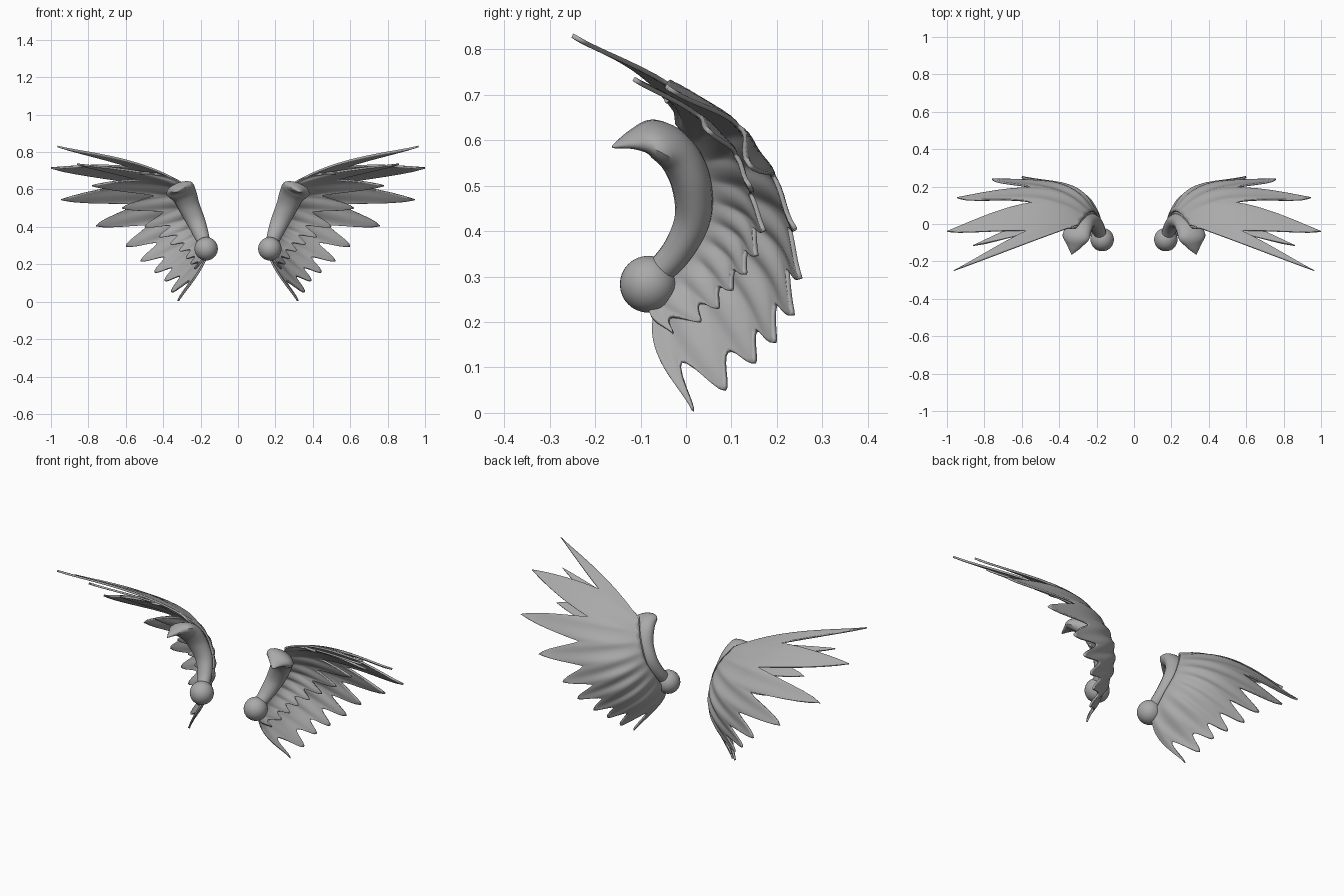
import bpy, bmesh, math
from mathutils import Vector

cube = bpy.data.objects.get("Cube")
if cube:
    bpy.data.objects.remove(cube, do_unlink=True)

grey = bpy.data.materials.new("stone_grey")
grey.use_nodes = True
GREY = (0.4, 0.4, 0.4, 1)
grey.diffuse_color = GREY
grey.node_tree.nodes["Principled BSDF"].inputs["Base Color"].default_value = GREY


def spline(points, t):
    """Smooth curve through points (tuples of any length), t from 0 to 1."""
    n = len(points) - 1
    i = min(int(t * n), n - 1)
    f = t * n - i
    a, b, c, d = (points[max(0, min(n, i + k))] for k in (-1, 0, 1, 2))
    return [q + 0.5 * f * (r - p + f * (2 * p - 5 * q + 4 * r - s + f * (3 * (q - r) + s - p)))
            for p, q, r, s in zip(a, b, c, d)]


def finish(name, bm, thickness=0, angle=40):
    """Turn a bmesh into a mirrored, smooth-shaded object."""
    bmesh.ops.recalc_face_normals(bm, faces=bm.faces)
    mesh = bpy.data.meshes.new(name)
    bm.to_mesh(mesh)
    bm.free()
    mesh.materials.append(grey)
    obj = bpy.data.objects.new(name, mesh)
    bpy.context.collection.objects.link(obj)
    bpy.ops.object.select_all(action='DESELECT')
    obj.select_set(True)
    bpy.context.view_layer.objects.active = obj
    bpy.ops.object.shade_smooth_by_angle(angle=math.radians(angle))
    if thickness:
        solid = obj.modifiers.new("thickness", 'SOLIDIFY')
        solid.thickness = thickness
        solid.offset = 0
    obj.modifiers.new("other_side", 'MIRROR').use_mirror_merge = False


def skin(bm, grid, closed=False):
    """Join rows of vertices with quads."""
    for r0, r1 in zip(grid, grid[1:]):
        n = len(r0)
        for j in range(n if closed else n - 1):
            k = (j + 1) % n
            bm.faces.new((r0[j], r0[k], r1[k], r1[j]))


# Feather roots behind the arm, from the top to below the ball; sheet bulge;
# and the direction the hollow side faces
ROOTS = [(.3, -.005, .635), (.25, .055, .555), (.21, .066, .45), (.18, .02, .35), (.168, -.06, .24)]
BULGE = [(-.01, .01, .03), (-.02, .07, .025), (-.03, .058, .01), (-.03, .05, .005),
         (-.03, .035, -.005), (-.025, .005, -.005), (-.012, -.034, -.005)]
FRONT = [(.42, -.88, .2), (.42, -.88, -.2), (.77, -.58, .2)]


def feather_sheet(name, tips, notches, bulge, lift, ridge, thickness):
    """One fan of feathers: a bulged sheet whose length varies between tip and notch."""
    bm = bmesh.new()
    per, rows = 12, 24
    last = (len(tips) - 1) * per
    grid = []
    for c in range(last + 1):
        u = c / last
        x = c / per
        w = 2 * abs(x - round(x))
        k = notches[min(int(x), len(notches) - 1)]
        # Long upper feathers taper straight, lower ones have rounded tips
        rounded = min(1, 1.4 * u)
        taper = (1 - rounded) * (1 - w) + rounded * (0.5 + 0.5 * math.cos(math.pi * w))
        reach = k + (1 - k) * taper
        front = Vector(spline(FRONT, u))
        root = Vector(spline(ROOTS, u)) + front * lift
        tip = Vector(spline(tips, u))
        arch = Vector(spline(BULGE, u)) * bulge
        column = []
        for r in range(rows + 1):
            s = r / rows
            t = s * reach
            fold = ridge * math.cos(2 * math.pi * x) * math.sin(math.pi * s)
            p = root.lerp(tip, t) + arch * 5.4 * t * (1 - t) ** 1.5 + front * fold
            column.append(bm.verts.new(p))
        grid.append(column)
    skin(bm, grid)
    finish(name, bm, thickness, 60)


# Long feathers
feather_sheet(
    "long_feathers",
    [(.965, -.25, .83), (1, -.04, .715), (.945, .14, .545), (.76, .24, .405), (.6, .252, .295),
     (.52, .235, .215), (.445, .195, .155), (.39, .15, .11), (.355, .085, .05), (.32, .015, .004)],
    [.42, .4, .52, .64, .7, .75, .78, .75, .6], 1, 0, .006, .01)

# Short overlapping feathers on the hollow side
feather_sheet(
    "short_feathers",
    [(.52, -.04, .685), (.86, -.115, .735), (.78, .05, .62), (.62, .14, .5), (.5, .172, .4),
     (.42, .155, .345), (.36, .13, .305), (.31, .1, .27), (.275, .07, .23), (.25, .03, .2),
     (.23, -.03, .175)],
    [.5, .45, .45, .55, .65, .7, .73, .72, .68, .62], .6, .018, .005, .01)

# Crescent arm ending in a flared, pointed hook: centre, half width, half depth
ARM = [(.175, -.07, .3, .03, .03), (.195, -.02, .355, .04, .034), (.225, .015, .43, .05, .04),
       (.262, .01, .51, .058, .044), (.288, -.022, .572, .068, .044),
       (.312, -.07, .602, .077, .036), (.322, -.115, .6, .043, .019), (.333, -.162, .585, .003, .003)]
bm = bmesh.new()
steps, sides = 42, 16
rings = []
for i in range(steps + 1):
    t = i / steps
    x, y, z, wide, deep = spline(ARM, t)
    ahead, behind = spline(ARM, min(1, t + .02)), spline(ARM, max(0, t - .02))
    tangent = (Vector(ahead[:3]) - Vector(behind[:3])).normalized()
    across = Vector((1, .05, -.35))
    across = (across - tangent * across.dot(tangent)).normalized()
    normal = tangent.cross(across)
    ring = []
    for j in range(sides):
        a = 2 * math.pi * j / sides
        ring.append(bm.verts.new(Vector((x, y, z)) + across * max(wide, .003) * math.cos(a)
                                 + normal * max(deep, .003) * math.sin(a)))
    rings.append(ring)
skin(bm, rings, closed=True)
bm.faces.new(rings[0])
bm.faces.new(rings[-1])
finish("wing_arm", bm)

# Shoulder ball
bm = bmesh.new()
bmesh.ops.create_uvsphere(bm, u_segments=32, v_segments=16, radius=.0625)
bmesh.ops.translate(bm, verts=bm.verts, vec=(.17, -.083, .283))
finish("shoulder_ball", bm)
